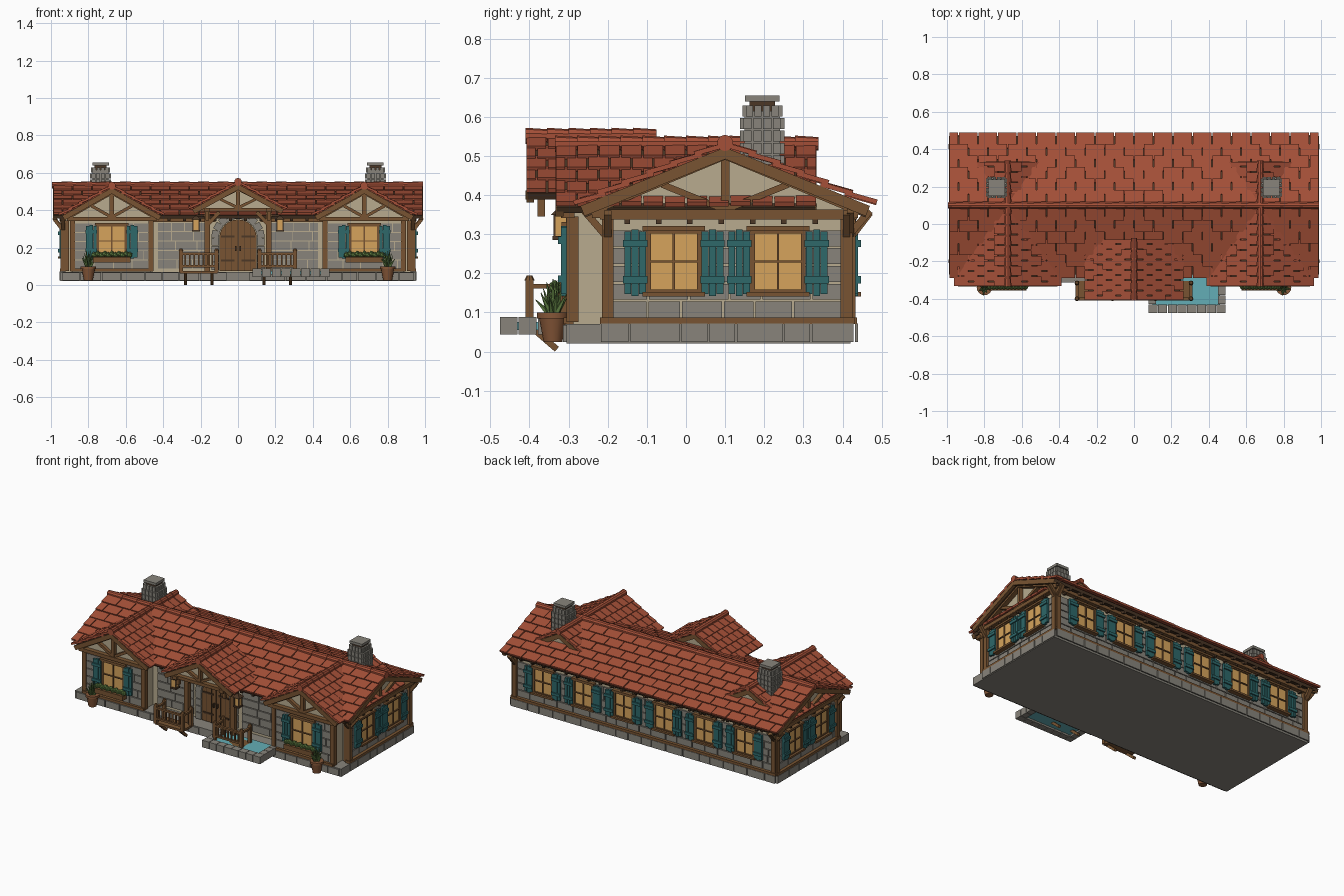
import bpy, bmesh, random
from math import pi, sin, cos, atan2, hypot
from mathutils import Matrix, Vector

random.seed(4)
cube = bpy.data.objects.get("Cube")
if cube:
    bpy.data.objects.remove(cube)


def material(name, *rgb):
    col = [((c / 255 + 0.055) / 1.055) ** 2.4 for c in rgb] + [1]
    m = bpy.data.materials.new(name)
    m.use_nodes = True
    m.diffuse_color = col
    m.node_tree.nodes["Principled BSDF"].inputs["Base Color"].default_value = col
    return m


ROOF = material("red roof tile", 165, 80, 56)
STONE = material("grey stone", 136, 132, 123)
PLASTER = material("cream plaster", 184, 171, 143)
WOOD = material("brown timber", 120, 84, 50)
DARK = material("dark timber", 76, 55, 38)
TEAL = material("teal paint", 46, 104, 106)
GLOW = material("warm glass", 214, 164, 92)
GREEN = material("leaf green", 92, 122, 64)
WATER = material("pool water", 100, 174, 182)
CLAY = material("brown clay", 134, 87, 56)

T = Matrix.Translation
ID = Matrix()
R = Matrix.Rotation


def frame(x, y, z=0, angle=0):
    """Local frame: x along the wall, -y outwards, z up."""
    return T((x, y, z)) @ R(angle, 4, 'Z')


class Part:
    def __init__(self, name, mat):
        self.name, self.mat, self.bm = name, mat, bmesh.new()

    def box(self, c, s, M=ID):
        bmesh.ops.create_cube(self.bm, size=1, matrix=M @ T(c) @ Matrix.Diagonal((*s, 1)))

    def beam(self, a, b, w, d, M=ID):
        a, b = Vector(a), Vector(b)
        Q = (b - a).to_track_quat('X', 'Z').to_matrix().to_4x4()
        self.box((0, 0, 0), ((b - a).length, w, d), M @ T((a + b) / 2) @ Q)

    def cone(self, a, b, r1, r2, n=10, M=ID):
        a, b = Vector(a), Vector(b)
        Q = (b - a).to_track_quat('Z', 'Y').to_matrix().to_4x4()
        bmesh.ops.create_cone(self.bm, cap_ends=True, segments=n, radius1=r1, radius2=r2,
                              depth=(b - a).length, matrix=M @ T((a + b) / 2) @ Q)

    def prism(self, pts, y0, y1, M=ID):
        f = self.bm.faces.new([self.bm.verts.new(M @ Vector((x, y0, z))) for x, z in pts])
        ext = bmesh.ops.extrude_face_region(self.bm, geom=[f])["geom"]
        vs = [v for v in ext if isinstance(v, bmesh.types.BMVert)]
        bmesh.ops.translate(self.bm, verts=vs, vec=M.to_3x3() @ Vector((0, y1 - y0, 0)))

    def finish(self, smooth=False):
        bmesh.ops.recalc_face_normals(self.bm, faces=self.bm.faces)
        me = bpy.data.meshes.new(self.name)
        self.bm.to_mesh(me)
        me.materials.append(self.mat)
        ob = bpy.data.objects.new(self.name, me)
        bpy.context.collection.objects.link(ob)
        if smooth:
            bpy.ops.object.select_all(action='DESELECT')
            ob.select_set(True)
            bpy.context.view_layer.objects.active = ob
            bpy.ops.object.shade_smooth_by_angle()


FRONT, BACK, SIDE, MID = -0.2, 0.41, 0.925, 0.1
BAY_X, BAY_Y, BAY_W = 0.675, -0.29, 0.21
walls = Part("plaster_walls", PLASTER)
blocks = Part("wall_stones", STONE)
timber = Part("timber_frame", WOOD)
pegs = Part("rafter_tails", DARK)
glass, panes = Part("window_glass", GLOW), Part("window_frames", WOOD)
shutters = Part("shutters", TEAL)
planters, plants = Part("flower_boxes", WOOD), Part("plants", GREEN)


def masonry(M, x0, x1, z0, z1, rows, width=0.1, depth=0.008):
    h = (z1 - z0) / rows
    for r in range(rows):
        x = x0
        while x < x1 - 0.002:
            e = min(x1, x + width * random.uniform(0.7, 1.3))
            if x1 - e < 0.03:
                e = x1
            blocks.box(((x + e) / 2, -depth / 2, z0 + (r + 0.5) * h), (e - x - 0.005, depth, h - 0.005), M)
            x = e


def window(M, w=0.13, h=0.155):
    glass.box((0, -0.01, 0), (w, 0.012, h), M)
    for i in (-1, 0, 1):
        t = 0.012 if i else 0.006
        panes.box((i * w / 2, -0.014, 0), (t, 0.018, h), M)
        panes.box((0, -0.014, i * h / 2), (w, 0.018, t), M)
    panes.box((0, -0.02, -h / 2 - 0.006), (w + 0.03, 0.035, 0.012), M)
    panes.box((0, -0.016, h / 2 + 0.007), (w + 0.03, 0.025, 0.012), M)
    for s in (-1, 1):
        cx = s * (w / 2 + 0.034)
        for i in (-1, 0, 1):
            shutters.box((cx + i * 0.019, -0.022, -0.003), (0.0175, 0.014, h + (0.004 if i else 0.014)), M)
        for z in (-0.3, 0.3):
            shutters.box((cx, -0.032, z * h), (0.062, 0.01, 0.018), M)


def truss(M, half, z0, apex, w=0.022):
    timber.beam((-half - 0.03, -0.012, z0), (half + 0.03, -0.012, z0), 0.034, w, M)
    timber.box((0, -0.01, (z0 + apex) / 2), (w, 0.028, apex - z0), M)
    for s in (-1, 1):
        timber.beam((s * (half + 0.02), -0.012, z0 + 0.012), (0, -0.012, apex), 0.034, w, M)
        timber.beam((0, -0.01, z0 + 0.01), (s * half * 0.52, -0.01, (z0 + apex) / 2), 0.024, w * 0.75, M)


def roof(name, M, half, y0, y1, zr, ze, rows, tw):
    deck, tiles, caps = (Part(name + n, m) for n, m in (("_deck", DARK), ("_tiles", ROOF), ("_ridge_caps", ROOF)))
    pitch, L = atan2(zr - ze, half), hypot(half, zr - ze)
    n = round((y1 - y0) / tw)
    tw = (y1 - y0) / n
    for s in (-1, 1):
        S = M @ T((0, 0, zr)) @ R(s * pitch, 4, 'Y')
        deck.box((s * L / 2, (y0 + y1) / 2, -0.009), (L, y1 - y0 - 0.01, 0.018), S)
        for y in (y0 + 0.012, y1 - 0.012):
            timber.box((s * L / 2, y, -0.014), (L, 0.02, 0.028), S)
        for r in range(rows):
            for k in range(n + r % 2):
                a = max(y0, y0 + (k - r % 2 / 2) * tw)
                b = min(y1, y0 + (k + 1 - r % 2 / 2) * tw)
                c = (s * ((r + 0.5) * L / rows + 0.004), (a + b) / 2, 0.009 + random.uniform(0, 0.003))
                tiles.box((0, 0, 0), (L / rows + 0.018, b - a - 0.005, 0.012), S @ T(c) @ R(-s * 0.11, 4, 'Y'))
    for k in range(n):
        a = y0 + k * tw
        caps.cone((0, a, zr + 0.011), (0, a + tw + 0.004, zr + 0.011), 0.021, 0.017, 10, M)
    for p in (deck, tiles):
        p.finish()
    caps.finish(True)


# Roofs
roof("main_roof", frame(0, MID, 0, pi / 2), 0.37, -0.99, 0.99, 0.522, 0.372, 6, 0.105)
roof("porch_roof", frame(0, 0), 0.245, -0.41, -0.08, 0.54, 0.405, 5, 0.055)
for s, side in ((1, "left"), (-1, "right")):
    roof(side + "_bay_roof", frame(s * BAY_X, 0), 0.265, -0.335, 0.335, 0.52, 0.37, 5, 0.056)

# Plaster bodies with gabled tops
M = frame(0, MID, 0, pi / 2)
walls.prism([(-0.3, 0.05), (0.31, 0.05), (0.31, 0.38), (0, 0.502), (-0.3, 0.38)], -SIDE, SIDE, M)
for s in (-1, 1):
    walls.prism([(-BAY_W, 0.05), (BAY_W, 0.05), (BAY_W, 0.38), (0, 0.498), (-BAY_W, 0.38)],
                BAY_Y, 0.315, frame(s * BAY_X, 0))
walls.prism([(-0.2, 0.4), (0.2, 0.4), (0, 0.515)], -0.37, -0.1)

# Stone base
base = Part("foundation", STONE)
base.box((0, 0.058, 0.045), (1.9, 0.726, 0.05))
base.finish()

# Walls of each side: stones, windows, posts and beams
sides = [(frame(0, BACK, 0, pi), SIDE, [(i - 2.5) * 0.288 for i in range(6)])]
for s in (-1, 1):
    sides.append((frame(s * SIDE, 0.105, 0, s * pi / 2), 0.305, [-s * 0.003 - 0.133, -s * 0.003 + 0.133]))
for M, half, xs in sides:
    masonry(M, -half, half, 0.085, 0.312, 5)
    masonry(M @ T((0, -0.022, 0)), -half - 0.02, half + 0.02, 0.022, 0.074, 1)
    for x in xs:
        window(M @ T((x, 0, 0.23)))
    for z, h in ((0.079, 0.016), (0.349, 0.022)):
        timber.box((0, -0.012, z), (2 * half + 0.04, 0.03, h), M)
    for i in range(int(half / 0.04)):
        pegs.box((-half + 0.05 + i * 0.08, -0.014, 0.332), (0.014, 0.02, 0.012), M)
    for s in (-1, 1):
        timber.box((s * half, -0.006, 0.21), (0.03, 0.034, 0.27), M)
        timber.beam((s * half, -0.01, 0.29), (s * half, -0.06, 0.355), 0.018, 0.018, M)
        timber.beam((s * half, -0.01, 0.29), (s * (half + 0.06), -0.01, 0.36), 0.018, 0.018, M)
for s in (-1, 1):
    truss(frame(s * SIDE, MID, 0, s * pi / 2), 0.31, 0.352, 0.502)
    masonry(frame(s * 0.3, FRONT), -0.13, 0.13, 0.085, 0.335, 5)
    timber.box((s * 0.29, FRONT - 0.01, 0.349), (0.34, 0.03, 0.022))
    timber.box((s * 0.915, FRONT, 0.21), (0.025, 0.03, 0.27))
    masonry(frame(s * 0.5, -0.306), -0.44, 0.44, 0.022, 0.07, 1)
    # Front bays
    M = frame(s * BAY_X, BAY_Y)
    masonry(M, -BAY_W, BAY_W, 0.085, 0.33, 5)
    truss(M, BAY_W, 0.352, 0.495)
    timber.box((0, -0.01, 0.079), (0.44, 0.026, 0.016), M)
    for x in (-BAY_W, BAY_W):
        timber.box((x, 0, 0.21), (0.028, 0.03, 0.27), M)
    window(M @ T((0, 0, 0.235)), 0.15, 0.165)
    planters.box((0, -0.045, 0.135), (0.2, 0.04, 0.03), M)
    for i in range(11):
        bmesh.ops.create_icosphere(plants.bm, subdivisions=1, radius=0.017,
                                   matrix=M @ T((i * 0.019 - 0.095, -0.045, 0.16 + i % 2 * 0.006)))

# Rafter tails below the long eaves
for i in range(24):
    x = (i - 11.5) * 0.082
    pegs.beam((x, 0.38, 0.385), (x, 0.462, 0.352), 0.016, 0.02)
    pegs.beam((x, -0.18, 0.385), (x, -0.262, 0.352), 0.016, 0.02)

# Arched door with stone surround
arc = [pi * i / 12 for i in range(13)]
door, iron = Part("front_door", WOOD), Part("door_bands", DARK)
door.prism([(0.1, 0.075)] + [(0.1 * cos(a), 0.25 + 0.1 * sin(a)) for a in arc] + [(-0.1, 0.075)], -0.222, -0.19)
for i in range(-2, 3):
    h = 0.172 + (0.01 - (i * 0.033) ** 2) ** 0.5
    iron.box((i * 0.033, -0.223, 0.075 + h / 2), (0.004, 0.006, h))
for s in (-1, 1):
    for z in (0.13, 0.26):
        iron.box((s * 0.055, -0.225, z), (0.07, 0.007, 0.01))
    iron.box((s * 0.012, -0.229, 0.195), (0.008, 0.014, 0.025))
    for k in range(4):
        blocks.box((s * 0.122, -0.212, 0.1 + k * 0.044), (0.04, 0.04, 0.04))
for i in range(9):
    a = pi * (i + 0.5) / 9
    blocks.box((0.122, 0, 0), (0.04, 0.04, 0.04), T((0, -0.212, 0.25)) @ R(-a, 4, 'Y'))

# Porch frame, lanterns, railings and pots
truss(frame(0, -0.37), 0.18, 0.402, 0.515, 0.02)
rails = Part("porch_railings", WOOD)
lamp, lamp_case = Part("lantern_glass", GLOW), Part("lantern_cases", DARK)
pots = Part("clay_pots", CLAY)
for s in (-1, 1):
    timber.box((s * 0.165, -0.28, 0.235), (0.03, 0.03, 0.33))
    timber.box((s * 0.165, -0.3, 0.4), (0.03, 0.22, 0.022))
    timber.box((s * 0.165, -0.37, 0.37), (0.02, 0.02, 0.05))
    timber.beam((s * 0.165, -0.28, 0.32), (s * 0.1, -0.28, 0.39), 0.02, 0.02)
    L = frame(s * 0.225, -0.32)
    lamp.box((0, 0, 0.322), (0.03, 0.03, 0.055), L)
    lamp_case.box((0, 0, 0.29), (0.042, 0.042, 0.01), L)
    lamp_case.cone((0, 0, 0.349), (0, 0, 0.37), 0.036, 0.008, 4, L @ R(pi / 4, 4, 'Z'))
    lamp_case.beam((0, 0, 0.372), (-s * 0.06, 0.04, 0.372), 0.01, 0.01, L)
    for x in (-0.016, 0.016):
        for y in (-0.016, 0.016):
            lamp_case.box((x, y, 0.322), (0.005, 0.005, 0.06), L)
    # Railing: floor, posts, rails, balusters and struts
    P = frame(s * 0.21, -0.36)
    rails.box((0, 0.005, 0.068), (0.2, 0.1, 0.014), P)
    for x in (-0.095, 0.095):
        for y in (-0.04, 0.045):
            rails.box((x, y, 0.125), (0.02, 0.02, 0.115), P)
            rails.cone((x, y, 0.182), (x, y, 0.194), 0.013, 0.007, 8, P)
        rails.box((x, 0.002, 0.167), (0.014, 0.085, 0.012), P)
        rails.beam((x * 0.75, -0.035, 0.062), (x * 0.75, 0.03, 0.006), 0.016, 0.016, P)
    for z in (0.1, 0.167):
        rails.box((0, -0.04, z), (0.19, 0.016, 0.012), P)
    for i in range(-3, 4):
        rails.box((i * 0.024, -0.04, 0.133), (0.008, 0.008, 0.06), P)
    # Potted plant
    Q = frame(s * 0.8, -0.34)
    pots.cone((0, 0, 0.025), (0, 0, 0.088), 0.024, 0.036, 16, Q)
    pots.cone((0, 0, 0.085), (0, 0, 0.1), 0.041, 0.041, 16, Q)
    for i in range(16):
        a, r = i * 2.4, 0.012 + 0.0022 * i
        plants.cone((0.2 * r * cos(a), 0.2 * r * sin(a), 0.095),
                    (r * cos(a), r * sin(a), 0.185 - 0.0035 * i), 0.009, 0.001, 5, Q)

# Small pool with stone rim
pool = Part("pool_water", WATER)
pool.box((0.28, -0.355, 0.065), (0.36, 0.16, 0.02))
rim = Part("pool_rim", STONE)
for i in range(8):
    rim.box((0.101 + i * 0.052, -0.453, 0.066), (0.049, 0.045, 0.045))
for i in range(3):
    for x in (0.097, 0.468):
        rim.box((x, -0.405 + i * 0.05, 0.066), (0.04, 0.047, 0.045))

# Chimneys
stacks = Part("chimney_stones", STONE)
flue = Part("chimney_necks", DARK)
for s in (-1, 1):
    C = frame(s * 0.735, 0.195)
    stacks.box((0, 0, 0.5), (0.085, 0.09, 0.23), C)
    for r in range(6):
        w = 0.1 if r < 5 else 0.088
        for q in range(4):
            for i in range(4):
                stacks.box(((i - 1.5) * w / 4, -w / 2, 0.455 + r * 0.032), (w / 4 - 0.004, 0.014, 0.028),
                           C @ R(q * pi / 2, 4, 'Z'))
    flue.box((0, 0, 0.628), (0.065, 0.065, 0.03), C)
    stacks.box((0, 0, 0.647), (0.088, 0.088, 0.016), C)

for p in (walls, blocks, timber, pegs, glass, panes, shutters, planters, door, iron, rails,
          lamp, lamp_case, pool, rim, stacks, flue):
    p.finish()
for p in (plants, pots):
    p.finish(True)
